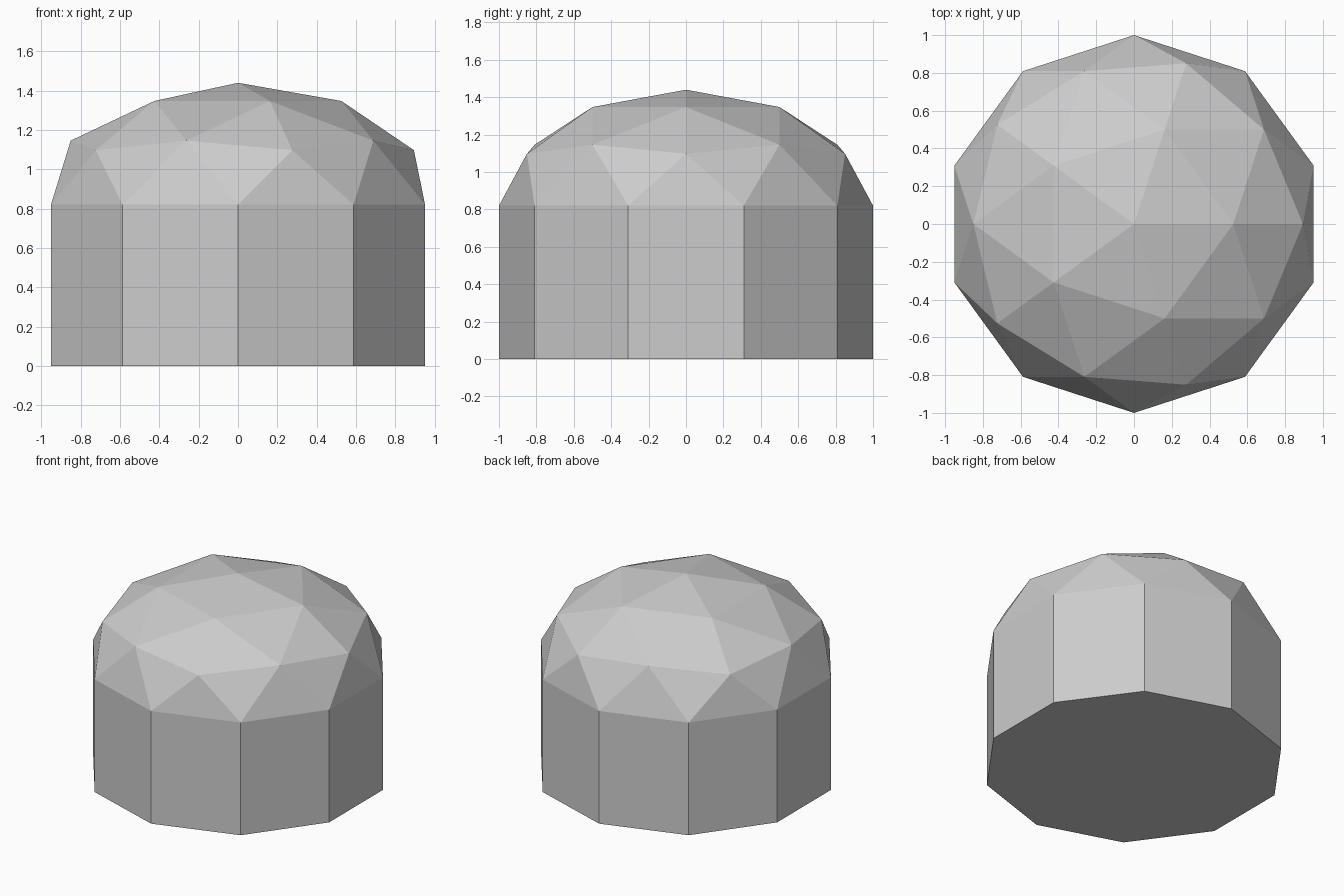
import bpy
import bmesh

WALL_HEIGHT = 0.82
DOME_HEIGHT = 0.62

default = bpy.data.objects.get("Cube")
if default:
    bpy.data.objects.remove(default, do_unlink=True)

# Plain grey material
grey = bpy.data.materials.new("light_grey")
grey.use_nodes = True
colour = (0.604, 0.604, 0.604, 1)
grey.diffuse_color = colour
grey.node_tree.nodes["Principled BSDF"].inputs["Base Color"].default_value = colour

bm = bmesh.new()

# Dome: upper half of a faceted sphere, flattened and lifted
bmesh.ops.create_icosphere(bm, subdivisions=2, radius=1)
lower = [v for v in bm.verts if v.co.z < -0.01]
bmesh.ops.delete(bm, geom=lower, context="VERTS")
for v in bm.verts:
    v.co.z = WALL_HEIGHT + DOME_HEIGHT * v.co.z

# Ten-sided wall: pull the dome's rim down to the ground
rim = [e for e in bm.edges if e.is_boundary]
wall = bmesh.ops.extrude_edge_only(bm, edges=rim)["geom"]
for v in wall:
    if isinstance(v, bmesh.types.BMVert):
        v.co.z = 0

# Flat floor
bmesh.ops.contextual_create(bm, geom=[e for e in bm.edges if e.is_boundary])
bmesh.ops.recalc_face_normals(bm, faces=bm.faces)

mesh = bpy.data.meshes.new("domed_drum")
bm.to_mesh(mesh)
bm.free()
mesh.materials.append(grey)
bpy.context.collection.objects.link(bpy.data.objects.new("domed_drum", mesh))
